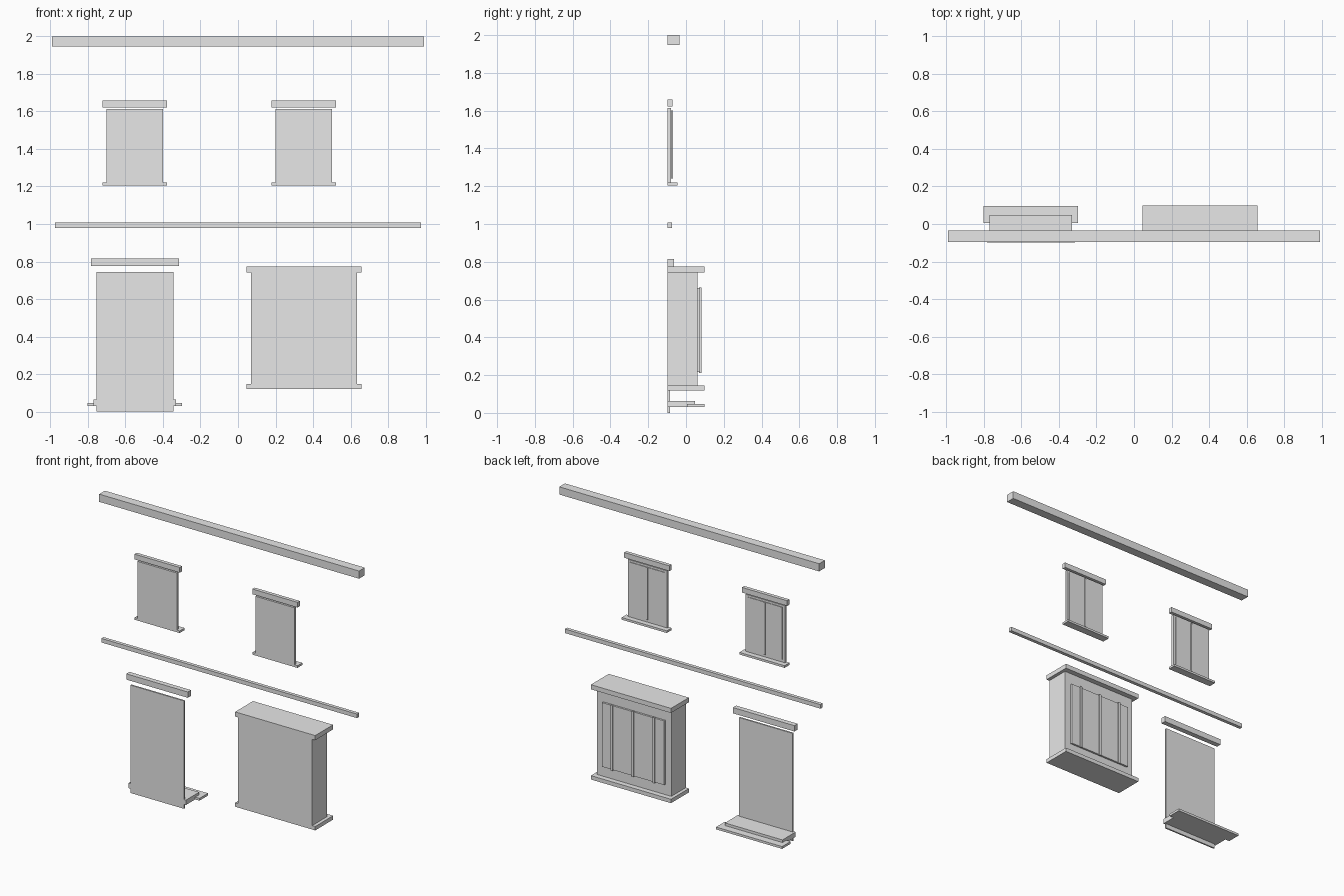
import bpy

if "Cube" in bpy.data.objects:
    bpy.data.objects.remove(bpy.data.objects["Cube"])

grey = bpy.data.materials.new("plain_grey")
grey.diffuse_color = (0.8, 0.8, 0.8, 1)
grey.use_nodes = True
grey.node_tree.nodes["Principled BSDF"].inputs["Base Color"].default_value = grey.diffuse_color


def box(name, x, y, z):
    """Axis-aligned box from (min, max) pairs."""
    bpy.ops.mesh.primitive_cube_add(size=1, location=[sum(r) / 2 for r in (x, y, z)])
    ob = bpy.context.object
    ob.name = name
    ob.scale = [r[1] - r[0] for r in (x, y, z)]
    bpy.ops.object.transform_apply(location=False, rotation=False, scale=True)
    ob.data.materials.append(grey)
    return ob


def span(center, width):
    return (center - width / 2, center + width / 2)


WALL = -0.097  # plane of the wall that everything is mounted on

# Long horizontal mouldings
box("cornice", (-0.993, 0.993), (WALL, -0.035), (1.947, 2.0))
box("belt_course", (-0.977, 0.977), (WALL, -0.073), (0.98, 1.008))

# Upper windows
for side, cx in (("left", -0.55), ("right", 0.35)):
    box(f"{side}_window_frame", span(cx, 0.30), (WALL, -0.08), (1.22, 1.614))
    box(f"{side}_window_pane", span(cx, 0.262), (-0.081, -0.076), (1.24, 1.60))
    box(f"{side}_window_mullion", span(cx, 0.012), (-0.08, -0.07), (1.24, 1.60))
    box(f"{side}_window_lintel", span(cx, 0.345), (WALL, -0.072), (1.622, 1.658))
    box(f"{side}_window_sill", span(cx, 0.345), (WALL, -0.044), (1.205, 1.22))

# Bay window
bay = 0.352
box("bay_body", span(bay, 0.566), (WALL, 0.062), (0.145, 0.742))
box("bay_roof", span(bay, 0.612), (WALL, 0.098), (0.742, 0.774))
box("bay_base", span(bay, 0.612), (WALL, 0.098), (0.119, 0.146))
box("bay_pane", span(bay, 0.475), (0.06, 0.075), (0.217, 0.66))
for i in (-1, 0, 1):
    box("bay_mullion", span(bay + i * 0.16, 0.014), (0.07, 0.082), (0.212, 0.665))

# Door with lintel and two steps
door = -0.55
box("door", span(door, 0.41), (WALL, -0.086), (0.0, 0.745))
box("door_lintel", span(door, 0.47), (-0.098, -0.063), (0.775, 0.815))
box("upper_step", span(door, 0.44), (WALL, 0.047), (0.03, 0.064))
box("lower_step", span(door, 0.505), (0.004, 0.097), (0.03, 0.046))
